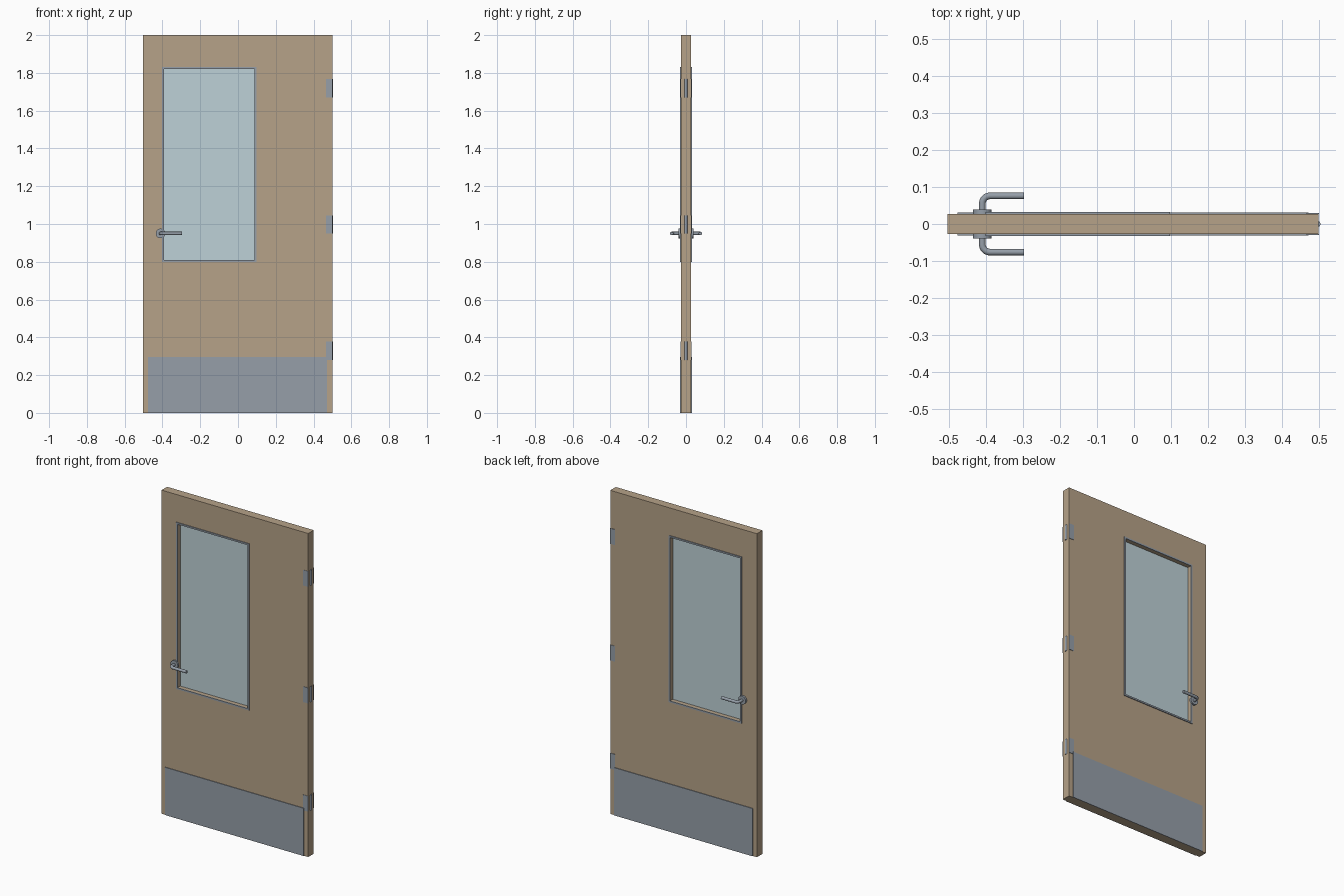
import bpy, bmesh, math

if "Cube" in bpy.data.objects:
    bpy.data.objects.remove(bpy.data.objects["Cube"])


def material(name, rgb):
    m = bpy.data.materials.new(name)
    lin = [((c / 255 + 0.055) / 1.055) ** 2.4 for c in rgb]
    m.diffuse_color = (*lin, 1)
    m.use_nodes = True
    m.node_tree.nodes["Principled BSDF"].inputs["Base Color"].default_value = m.diffuse_color
    return m


WOOD = material("tan wood", (182, 162, 136))
METAL = material("brushed steel", (150, 159, 169))
GLASS = material("pale glass", (190, 209, 215))

HALF = 0.027                      # half the door thickness
OPENING = (-0.392, 0.087, 0.81, 1.82)


def finish(name, bm, mat):
    bmesh.ops.recalc_face_normals(bm, faces=bm.faces)
    me = bpy.data.meshes.new(name)
    bm.to_mesh(me)
    bm.free()
    me.materials.append(mat)
    ob = bpy.data.objects.new(name, me)
    bpy.context.collection.objects.link(ob)
    return ob


def smooth(ob):
    bpy.ops.object.select_all(action='DESELECT')
    ob.select_set(True)
    bpy.context.view_layer.objects.active = ob
    bpy.ops.object.shade_smooth_by_angle(angle=math.radians(35))


def box(name, x0, x1, y0, y1, z0, z1, mat):
    bm = bmesh.new()
    bmesh.ops.create_cube(bm, size=1)
    for v in bm.verts:
        v.co = (x0 if v.co.x < 0 else x1,
                y0 if v.co.y < 0 else y1,
                z0 if v.co.z < 0 else z1)
    return finish(name, bm, mat)


def ring(name, outer, inner, y0, y1, mat):
    """Rectangular frame with a rectangular hole, solid from y0 to y1."""
    bm = bmesh.new()
    loops = []
    for y in (y0, y1):
        for x0, x1, z0, z1 in (outer, inner):
            loops.append([bm.verts.new((x, y, z)) for x, z in
                          ((x0, z0), (x1, z0), (x1, z1), (x0, z1))])
    fo, fi, bo, bi = loops
    for a, b in ((fo, fi), (fi, bi), (bi, bo), (bo, fo)):
        for i in range(4):
            j = (i + 1) % 4
            bm.faces.new((a[i], a[j], b[j], b[i]))
    return finish(name, bm, mat)


def cylinder(name, r, length, loc, along_y, mat):
    bm = bmesh.new()
    bmesh.ops.create_cone(bm, cap_ends=True, segments=32,
                          radius1=r, radius2=r, depth=length)
    ob = finish(name, bm, mat)
    ob.location = loc
    if along_y:
        ob.rotation_euler.x = math.pi / 2
    smooth(ob)
    return ob


def lever(name, side):
    """Round bar leaving the door, bending once, then running along +x."""
    x, z, reach, bend, r = -0.41, 0.95, 0.076, 0.021, 0.009
    path = [(x, HALF, 0)]
    for k in range(9):
        a = math.radians(90 * k / 8)
        path.append((x + bend * (1 - math.cos(a)),
                     reach - bend * (1 - math.sin(a)), a))
    path.append((-0.297, reach, math.pi / 2))
    bm = bmesh.new()
    rings = []
    for px, py, a in path:
        loop = []
        for s in range(20):
            t = 2 * math.pi * s / 20
            d = r * math.cos(t)
            loop.append(bm.verts.new((px + d * math.cos(a),
                                      side * (py - d * math.sin(a)),
                                      z + r * math.sin(t))))
        rings.append(loop)
    for a, b in zip(rings, rings[1:]):
        for i in range(20):
            j = (i + 1) % 20
            bm.faces.new((a[i], a[j], b[j], b[i]))
    bm.faces.new(rings[0])
    bm.faces.new(rings[-1])
    smooth(finish(name, bm, METAL))


# Door leaf with its window opening, and the glass in the middle of it
ring("door_leaf", (-0.504, 0.499, 0, 2), OPENING, -HALF, HALF, WOOD)
x0, x1, z0, z1 = OPENING
box("window_glass", x0, x1, -0.004, 0.004, z0, z1, GLASS)

# Parts repeated on the front and back
for side, label in ((-1, "front"), (1, "back")):
    def span(depth):
        return sorted((side * HALF, side * (HALF + depth)))
    ring(label + "_window_trim", (x0 - 0.01, x1 + 0.01, z0 - 0.01, z1 + 0.01),
         OPENING, *span(0.005), METAL)
    box(label + "_kick_plate", -0.477, 0.471, *span(0.004), 0, 0.295, METAL)
    cylinder(label + "_rosette", 0.0255, 0.012,
             (-0.41, side * (HALF + 0.006), 0.95), True, METAL)
    lever(label + "_lever", side)
    for i, z in enumerate((0.329, 0.998, 1.719)):
        box(f"{label}_hinge_leaf_{i}", 0.466, 0.5, *span(0.0025),
            z - 0.048, z + 0.048, METAL)

# Hinge barrels on the door edge
for i, z in enumerate((0.329, 0.998, 1.719)):
    cylinder(f"hinge_barrel_{i}", 0.008, 0.096, (0.496, 0, z), False, METAL)
